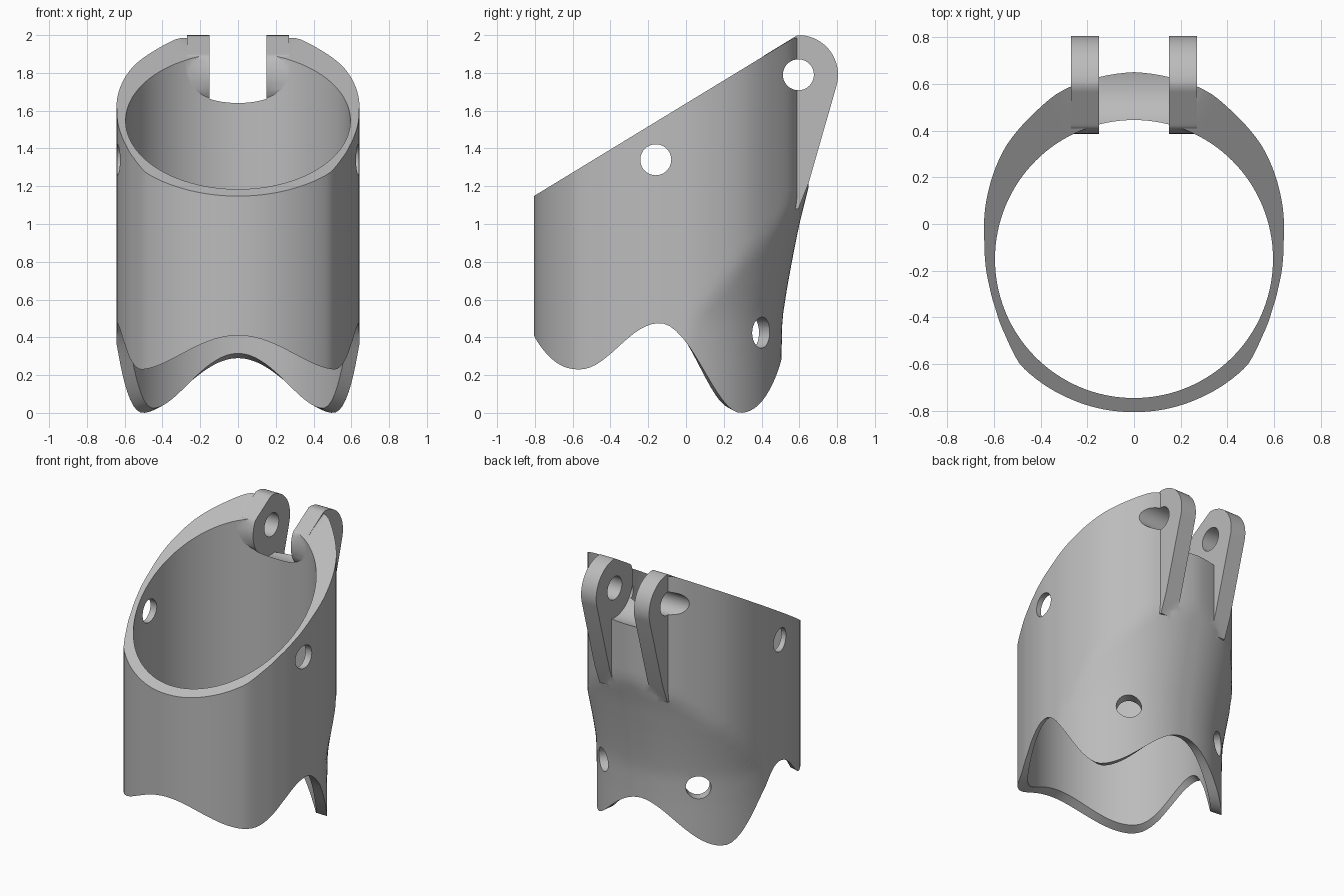
import bpy, bmesh, math
from mathutils import Vector, Matrix

if "Cube" in bpy.data.objects:
    bpy.data.objects.remove(bpy.data.objects["Cube"])

CY = -0.15                      # centre of the bore in y
HINGE = (0.595, 1.79)           # hinge axis (y, z)
N, LEVELS = 128, 28

grey = bpy.data.materials.new("grey plastic")
grey.diffuse_color = (0.5, 0.5, 0.5, 1)
grey.use_nodes = True
grey.node_tree.nodes["Principled BSDF"].inputs["Base Color"].default_value = grey.diffuse_color


def interp(table, t, smooth=False):
    """Piecewise interpolation through (t, value) pairs."""
    if t <= table[0][0]:
        return table[0][1]
    for (a, va), (b, vb) in zip(table, table[1:]):
        if t <= b:
            f = (t - a) / (b - a)
            if smooth:
                f = 0.5 - 0.5 * math.cos(math.pi * f)
            return va + (vb - va) * f
    return table[-1][1]


# Angles are degrees from the front, mirrored left and right
OUTER = [(0, .655), (25, .658), (47, .665), (58, .642), (70, .630), (80, .630), (90, .638),
         (97, .645), (115, .688), (131, .73), (145, .755), (155, .781), (161, .788), (180, .80)]
BACK_TAPER = [(.3, .655), (.5, .66), (.65, .683), (.8, .71), (1.0, .75), (1.2, .80)]
BOTTOM = [(0, .41), (51, .23), (91, .475), (131, 0), (180, .29)]


def outer_radius(deg, z):
    r = interp(OUTER, deg)
    if deg <= 90:
        return r
    return min(r, interp(BACK_TAPER, z) + 0.012 * math.sin(math.radians(2 * (deg - 90))))


def slope_z(y):
    return 1.15 + 0.609 * (y + 0.805)


def finish(name, bm):
    bmesh.ops.recalc_face_normals(bm, faces=bm.faces)
    me = bpy.data.meshes.new(name)
    bm.to_mesh(me)
    bm.free()
    me.materials.append(grey)
    ob = bpy.data.objects.new(name, me)
    bpy.context.collection.objects.link(ob)
    return ob


def make_sleeve():
    """Tube wall with a wavy lower rim and a sloping upper rim."""
    bm = bmesh.new()
    outer, inner = [], []
    for i in range(N):
        a = 2 * math.pi * i / N
        deg = math.degrees(a)
        deg = min(deg, 360 - deg)
        sx, sy = math.sin(a), -math.cos(a)
        z0 = interp(BOTTOM, deg, True)
        for cols, is_inner in ((outer, False), (inner, True)):
            rad = (lambda z: 0.595) if is_inner else (lambda z: outer_radius(deg, z))
            top = min(1.985, slope_z(CY + sy * rad(2.0)) - 0.002)
            low = z0 + (0.025 if is_inner else 0)
            col = []
            for k in range(LEVELS + 1):
                z = low + (top - low) * k / LEVELS
                r = rad(z)
                col.append(bm.verts.new((sx * r, CY + sy * r, z)))
            cols.append(col)
    for i in range(N):
        j = (i + 1) % N
        for cols in (outer, inner):
            for k in range(LEVELS):
                bm.faces.new((cols[i][k], cols[j][k], cols[j][k + 1], cols[i][k + 1]))
        for k in (0, LEVELS):
            bm.faces.new((outer[i][k], outer[j][k], inner[j][k], inner[i][k]))
    return finish("sleeve", bm)


def prism(name, pts, x0, x1):
    """Extrude a (y, z) outline along x."""
    bm = bmesh.new()
    a = [bm.verts.new((x0, y, z)) for y, z in pts]
    b = [bm.verts.new((x1, y, z)) for y, z in pts]
    bm.faces.new(a)
    bm.faces.new(b[::-1])
    for i in range(len(pts)):
        j = (i + 1) % len(pts)
        bm.faces.new((a[i], a[j], b[j], b[i]))
    return finish(name, bm)


def make_ear(x0, x1):
    """Hinge ear: round head trimmed by the sloping rim, tapering into the wall."""
    pts = []
    for k in range(41):
        a = math.radians(-17 + (225 + 17) * k / 40)
        y = HINGE[0] + .21 * math.cos(a)
        pts.append((y, min(HINGE[1] + .21 * math.sin(a), slope_z(y))))
    pts += [(.52, 1.55), (.52, 1.08), (.595, 1.08), (.65, 1.22)]
    return prism("hinge_ear", pts, x0, x1)


def cylinder(name, centre, axis, radius, length, segs=40):
    bm = bmesh.new()
    rot = Vector((0, 0, 1)).rotation_difference(Vector(axis)).to_matrix().to_4x4()
    bmesh.ops.create_cone(bm, cap_ends=True, segments=segs, radius1=radius, radius2=radius,
                          depth=length, matrix=Matrix.Translation(centre) @ rot)
    ob = finish(name, bm)
    ob.hide_render = True
    return ob


def combine(target, other, operation):
    bpy.context.view_layer.objects.active = target
    mod = target.modifiers.new("combine", "BOOLEAN")
    mod.operation, mod.solver, mod.object = operation, "MANIFOLD", other
    bpy.ops.object.modifier_apply(modifier=mod.name)
    bpy.data.objects.remove(other, do_unlink=True)


sleeve = make_sleeve()
# Rounded gap between the ears, open at the top
gap = [(HINGE[0] + .212 * math.cos(math.pi * k / 32), HINGE[1] - .212 * math.sin(math.pi * k / 32))
       for k in range(33)]
combine(sleeve, prism("gap_cutter", gap + [(HINGE[0] - .212, 2.2), (HINGE[0] + .212, 2.2)],
                      -.152, .152), "DIFFERENCE")
# Pair of hinge ears
for s in (-1, 1):
    combine(sleeve, make_ear(s * .15, s * .27), "UNION")
# Hinge pin hole and side holes, straight through
combine(sleeve, cylinder("pin_cutter", (0, *HINGE), (1, 0, 0), .082, 2), "DIFFERENCE")
combine(sleeve, cylinder("side_cutter", (0, -.16, 1.34), (1, 0, 0), .082, 2), "DIFFERENCE")
# Lower back holes, drilled at an angle
for s in (-1, 1):
    a = math.radians(42)
    combine(sleeve, cylinder("back_cutter", (s * .366, .385, .425),
                             (s * math.sin(a), math.cos(a), 0), .082, .4), "DIFFERENCE")

bpy.ops.object.select_all(action="DESELECT")
sleeve.select_set(True)
bpy.context.view_layer.objects.active = sleeve
bpy.ops.object.shade_smooth_by_angle(angle=math.radians(30))
